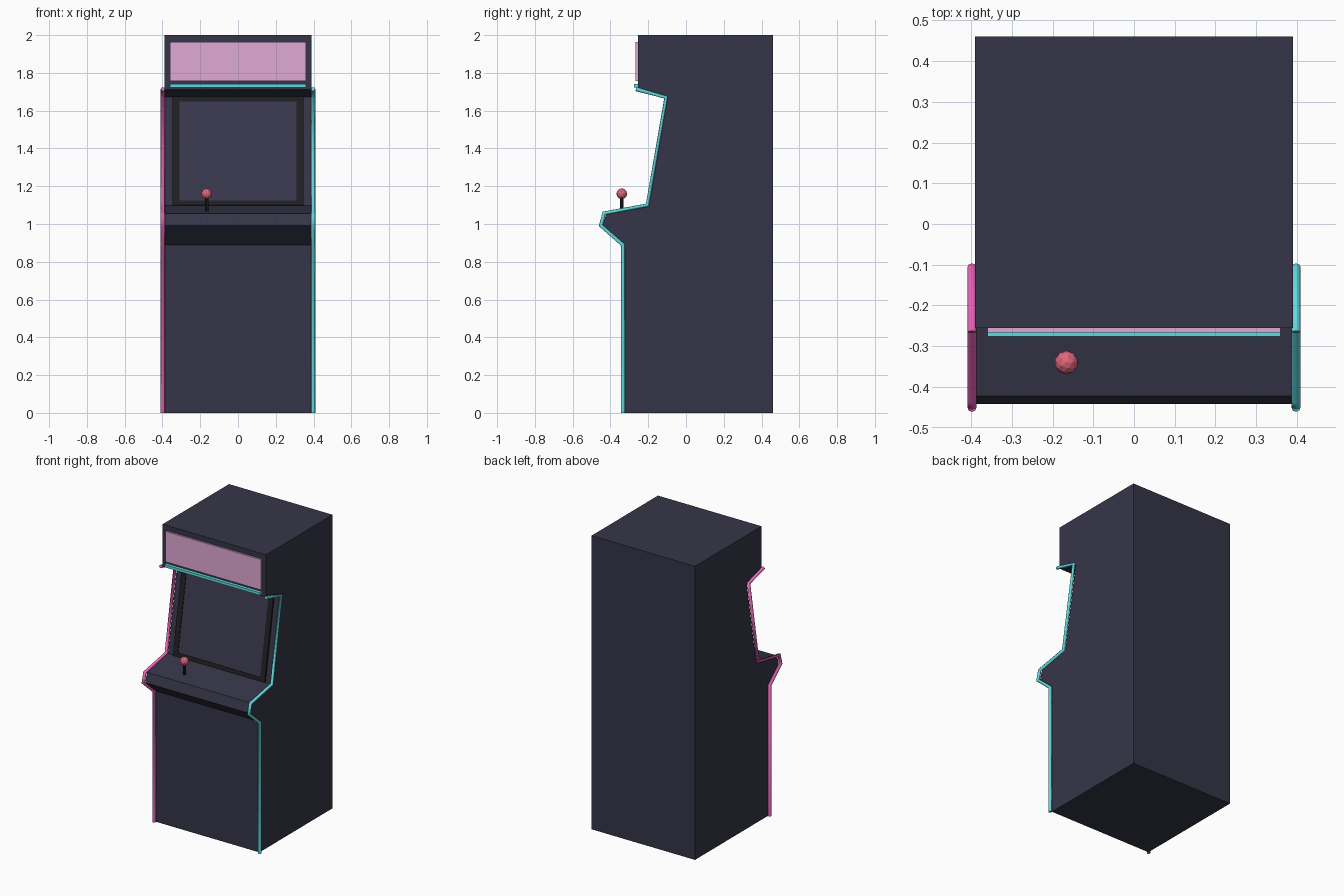
import bpy, bmesh, math
from mathutils import Matrix, Vector

if "Cube" in bpy.data.objects:
    bpy.data.objects.remove(bpy.data.objects["Cube"])


def material(name, rgb):
    m = bpy.data.materials.new(name)
    m.diffuse_color = (*rgb, 1)
    m.use_nodes = True
    m.node_tree.nodes["Principled BSDF"].inputs["Base Color"].default_value = m.diffuse_color
    return m


BODY = material("dark_navy", (0.036, 0.036, 0.066))
BLACK = material("black", (0.014, 0.014, 0.017))
GLASS = material("screen_glass", (0.042, 0.040, 0.075))
PINK = material("neon_pink", (0.80, 0.13, 0.47))
TEAL = material("neon_teal", (0.12, 0.70, 0.75))
SIGN = material("sign_pink", (0.74, 0.40, 0.66))
RED = material("ball_red", (0.75, 0.13, 0.20))


def finish(name, bm, mat):
    bmesh.ops.recalc_face_normals(bm, faces=bm.faces)
    me = bpy.data.meshes.new(name)
    bm.to_mesh(me)
    bm.free()
    me.materials.append(mat)
    ob = bpy.data.objects.new(name, me)
    bpy.context.collection.objects.link(ob)
    return ob


def prism(name, profile, half_width, mat):
    """Extrude a (y, z) outline across x."""
    bm = bmesh.new()
    face = bm.faces.new([bm.verts.new((-half_width, y, z)) for y, z in profile])
    ext = bmesh.ops.extrude_face_region(bm, geom=[face])
    verts = [g for g in ext["geom"] if isinstance(g, bmesh.types.BMVert)]
    bmesh.ops.translate(bm, verts=verts, vec=(2 * half_width, 0, 0))
    return finish(name, bm, mat)


def boxes(name, specs, mat, frame=Matrix()):
    """Boxes given as (centre, size), joined and placed in a frame."""
    bm = bmesh.new()
    for centre, size in specs:
        bmesh.ops.create_cube(bm, size=1, matrix=frame @ Matrix.Translation(centre)
                              @ Matrix.Diagonal((*size, 1)))
    return finish(name, bm, mat)


# Cabinet body
prism("cabinet", [(0.46, 0), (0.46, 2), (-0.255, 2), (-0.255, 1.712), (-0.097, 1.673),
                  (-0.197, 1.098), (-0.422, 1.055), (-0.442, 0.992),
                  (-0.326, 0.89), (-0.326, 0)], 0.39, BODY)

# Control panel underside, dark strip
prism("panel_underside", [(-0.442, 0.992), (-0.326, 0.89), (-0.325, 0.893), (-0.438, 0.993)],
      0.389, BODY)

# Screen and bezel, tilted with the face of the cabinet
tilt = math.atan2(0.10, 0.575)
frame = Matrix.Translation((0, -0.147, 1.3855)) @ Matrix.Rotation(-tilt, 4, 'X')
W, H, B, D = 0.346, 0.292, 0.036, 0.024
boxes("screen_bezel",
      [((s * (W - B / 2), 0, 0), (B, D, 2 * H)) for s in (-1, 1)]
      + [((0, 0, s * (H - B / 4 - 0.004)), (2 * (W - B), D, B / 2 + 0.008)) for s in (-1, 1)],
      BLACK, frame)
boxes("screen", [((0, 0, 0), (2 * (W - B), 0.016, 2 * H - B))], GLASS, frame)

# Marquee sign and light strip
boxes("marquee_sign", [((0, -0.258, 1.86), (0.72, 0.018, 0.207))], SIGN)
boxes("marquee_light", [((0, -0.263, 1.732), (0.72, 0.026, 0.018))], TEAL)

# Neon edge tubes along both side profiles
PATH = [(-0.334, 0), (-0.334, 0.89), (-0.451, 0.992), (-0.434, 1.057),
        (-0.204, 1.10), (-0.106, 1.671), (-0.265, 1.714)]
for name, x, mat in (("left_neon_tube", -0.398, PINK), ("right_neon_tube", 0.398, TEAL)):
    cu = bpy.data.curves.new(name, 'CURVE')
    cu.dimensions = '3D'
    cu.bevel_depth = 0.011
    cu.bevel_resolution = 2
    cu.use_fill_caps = True
    sp = cu.splines.new('POLY')
    sp.points.add(len(PATH) - 1)
    for p, (y, z) in zip(sp.points, PATH):
        p.co = (x, y, z, 1)
    cu.materials.append(mat)
    bpy.context.collection.objects.link(bpy.data.objects.new(name, cu))

# Joystick
bm = bmesh.new()
bmesh.ops.create_cone(bm, cap_ends=True, segments=10, radius1=0.01, radius2=0.01, depth=0.10,
                      matrix=Matrix.Translation((-0.166, -0.34, 1.105)))
finish("joystick_shaft", bm, BLACK)
bm = bmesh.new()
bmesh.ops.create_icosphere(bm, subdivisions=2, radius=0.029,
                           matrix=Matrix.Translation((-0.166, -0.34, 1.16)))
finish("joystick_ball", bm, RED)
